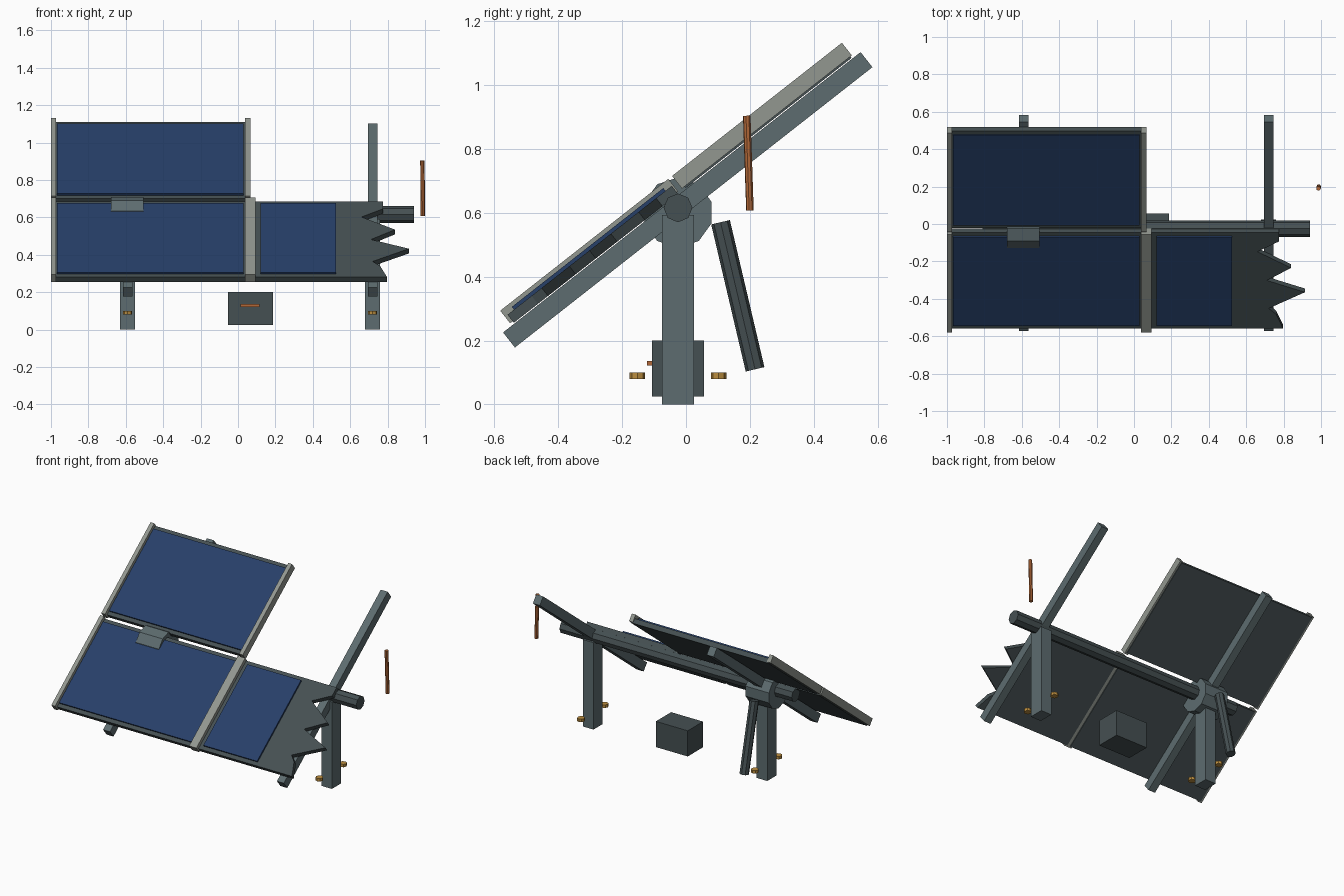
import bpy, bmesh, math
from mathutils import Vector, Matrix

if "Cube" in bpy.data.objects:
    bpy.data.objects.remove(bpy.data.objects["Cube"])


def mat(name, r, g, b):
    m = bpy.data.materials.new(name)
    m.diffuse_color = (r, g, b, 1)
    m.use_nodes = True
    m.node_tree.nodes["Principled BSDF"].inputs["Base Color"].default_value = m.diffuse_color
    return m


DARK = mat("dark_steel", .06, .08, .085)
STEEL = mat("steel", .11, .15, .16)
RAIL = mat("pale_rail", .29, .31, .28)
GLASS = mat("blue_glass", .02, .05, .14)
BRASS = mat("brass", .5, .27, .05)
COPPER = mat("copper", .45, .14, .04)

# Tilted frame of the array: local x, u (up the slope), n (off the slope)
TILT = Matrix.Translation((0, -.025, .615)) @ Matrix.Rotation(math.radians(38.1), 4, 'X')
FLAT = Matrix.Identity(4)


def finish(name, bm, material, matrix=FLAT):
    bmesh.ops.recalc_face_normals(bm, faces=bm.faces)
    me = bpy.data.meshes.new(name)
    bm.to_mesh(me)
    bm.free()
    me.materials.append(material)
    ob = bpy.data.objects.new(name, me)
    ob.matrix_world = matrix
    bpy.context.collection.objects.link(ob)
    return ob


def box(name, x, y, z, material, matrix=FLAT):
    """Box from (min, max) pairs on each axis."""
    bm = bmesh.new()
    size = Matrix.Diagonal((x[1] - x[0], y[1] - y[0], z[1] - z[0], 1))
    mid = Matrix.Translation((sum(x) / 2, sum(y) / 2, sum(z) / 2))
    bmesh.ops.create_cube(bm, size=1, matrix=mid @ size)
    return finish(name, bm, material, matrix)


def rod(name, a, b, radius, sides, material):
    """Flat-sided cylinder between two points."""
    a, b = Vector(a), Vector(b)
    d = b - a
    bm = bmesh.new()
    m = Matrix.Translation((a + b) / 2) @ d.to_track_quat('Z', 'Y').to_matrix().to_4x4()
    bmesh.ops.create_cone(bm, cap_ends=True, segments=sides, radius1=radius,
                          radius2=radius, depth=d.length, matrix=m)
    return finish(name, bm, material)


def slab(name, outline, n0, n1, material):
    """Outline in (x, u) extruded along n."""
    bm = bmesh.new()
    face = bm.faces.new([bm.verts.new((x, u, n0)) for x, u in outline])
    ext = bmesh.ops.extrude_face_region(bm, geom=[face])
    verts = [g for g in ext["geom"] if isinstance(g, bmesh.types.BMVert)]
    bmesh.ops.translate(bm, verts=verts, vec=(0, 0, n1 - n0))
    return finish(name, bm, material, TILT)


# Posts, anchor bolts and sloping rafters
for side, x in (("left", -.59), ("right", .72)):
    box(side + "_post", (x - .04, x + .04), (-.075, .025), (0, .592), STEEL)
    box(side + "_rafter", (x - .026, x + .026), (-.671, .75), (-.029, .031), STEEL, TILT)
    for i, y in enumerate((-.152, .102)):
        rod(f"{side}_anchor_bolt_{i}", (x, y, .08), (x, y, .1), .024, 8, BRASS)

# Torque tube, drive drum and its strut
rod("torque_tube", (-.81, -.025, .615), (.94, -.025, .615), .045, 8, DARK)
rod("drive_drum", (-.68, -.025, .6), (-.505, -.025, .6), .11, 10, STEEL)
rod("drive_strut", (-.59, .108, .57), (-.59, .216, .11), .03, 8, DARK)

# Intact panels: backing sheet, glass, side rails
for name, u0, u1 in (("lower", -.636, .032), ("upper", .047, .722)):
    box(name + "_panel_sheet", (-.985, .055), (u0 + .01, u1 - .005), (.034, .066), DARK, TILT)
    box(name + "_panel_glass", (-.967, .03), (u0 + .036, u1 - .03), (.066, .077), GLASS, TILT)
    for side, x in (("left", -1), ("right", .038)):
        box(f"{name}_{side}_rail", (x, x + .028), (u0, u1), (.04, .09), RAIL, TILT)

# Broken panel with jagged edge
jag = [(.08, -.626), (.08, .027), (.775, .027), (.775, -.035), (.66, -.105), (.84, -.215),
       (.71, -.3), (.914, -.38), (.72, -.49), (.76, -.53), (.797, -.626)]
slab("broken_panel_sheet", jag, .034, .066, DARK)
box("broken_panel_glass", (.12, .525), (-.6, .002), (.066, .077), GLASS, TILT)
box("broken_panel_rail", (.066, .093), (-.636, .032), (.04, .09), RAIL, TILT)

# Control box with copper strip, and loose cable
box("control_box", (-.053, .187), (-.107, .057), (.025, .2), DARK)
box("control_box_strip", (.013, .115), (-.122, -.107), (.122, .136), COPPER)
rod("loose_cable", (.986, .19, .903), (.988, .2, .607), .012, 8, COPPER)
